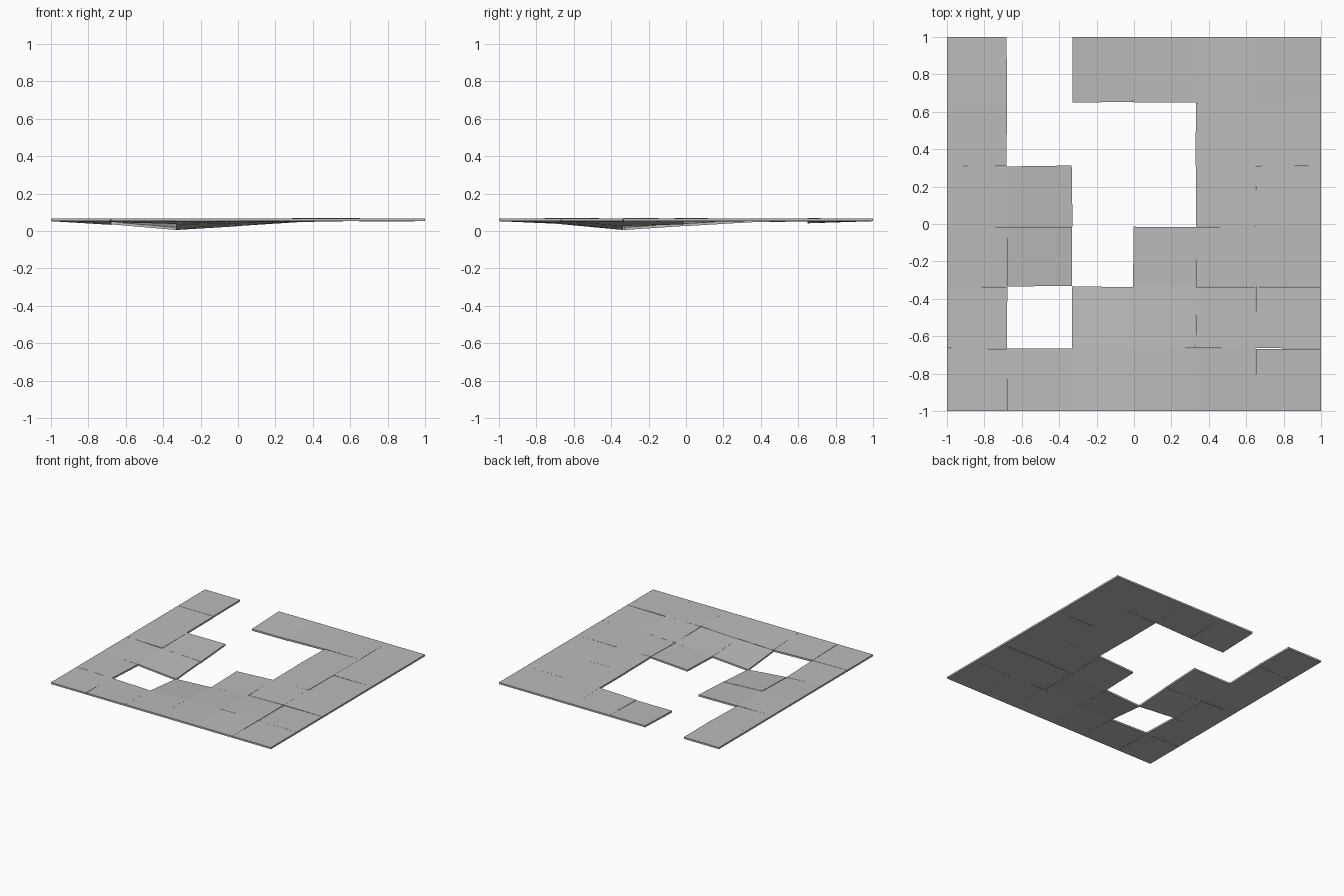
import bpy, bmesh, random

random.seed(4)
if "Cube" in bpy.data.objects:
    bpy.data.objects.remove(bpy.data.objects["Cube"], do_unlink=True)

stone = bpy.data.materials.new("pale_grey_stone")
stone.use_nodes = True
colour = (0.5, 0.5, 0.5, 1)
stone.diffuse_color = colour
stone.node_tree.nodes["Principled BSDF"].inputs["Base Color"].default_value = colour

# Seams between the slabs, and the floor plan with the front row last
XS = [-1, -0.68, -0.33, -0.005, 0.33, 0.65, 1]
YS = [-1, -0.665, -0.335, -0.015, 0.31, 0.65, 1]
PLAN = ["#.####",
        "#...##",
        "##..##",
        "##.###",
        "#.####",
        "######"]
THICK = 0.014
LEVEL = 0.052

# Underside height of the sagging seam corners, by column and row of the seam
SAG = {(2, 2): 0.005, (1, 2): 0.034, (2, 1): 0.036, (3, 2): 0.024,
       (2, 3): 0.024, (3, 3): 0.034, (1, 1): 0.046, (3, 1): 0.042,
       (1, 3): 0.042, (4, 2): 0.046, (2, 4): 0.044, (3, 5): 0.042,
       (2, 5): 0.040, (1, 4): 0.046}


def slab(col, row):
    """One floor slab whose corners follow the sagging seams."""
    bm = bmesh.new()
    lift = random.uniform(-0.001, 0.002)
    bottom, top = [], []
    for c, r in ((col, row), (col + 1, row), (col + 1, row + 1), (col, row + 1)):
        z = SAG.get((c, r), LEVEL)
        if 0 < c < 6 and 0 < r < 6 and (c, r) != (2, 2):
            z += lift + random.uniform(-0.001, 0.001)
        x = XS[c] + (random.uniform(-0.003, 0.003) if 0 < c < 6 else 0)
        y = YS[r] + (random.uniform(-0.003, 0.003) if 0 < r < 6 else 0)
        bottom.append(bm.verts.new((x, y, z)))
        top.append(bm.verts.new((x, y, z + THICK)))
    bm.faces.new(bottom[::-1])
    bm.faces.new(top)
    for i in range(4):
        j = (i + 1) % 4
        bm.faces.new((bottom[i], bottom[j], top[j], top[i]))
    mesh = bpy.data.meshes.new("floor_slab")
    bm.to_mesh(mesh)
    bm.free()
    mesh.materials.append(stone)
    obj = bpy.data.objects.new(f"floor_slab_{row + 1}_{col + 1}", mesh)
    bpy.context.collection.objects.link(obj)


# Lay every slab that the plan keeps
for row, line in enumerate(reversed(PLAN)):
    for col, mark in enumerate(line):
        if mark == "#":
            slab(col, row)
